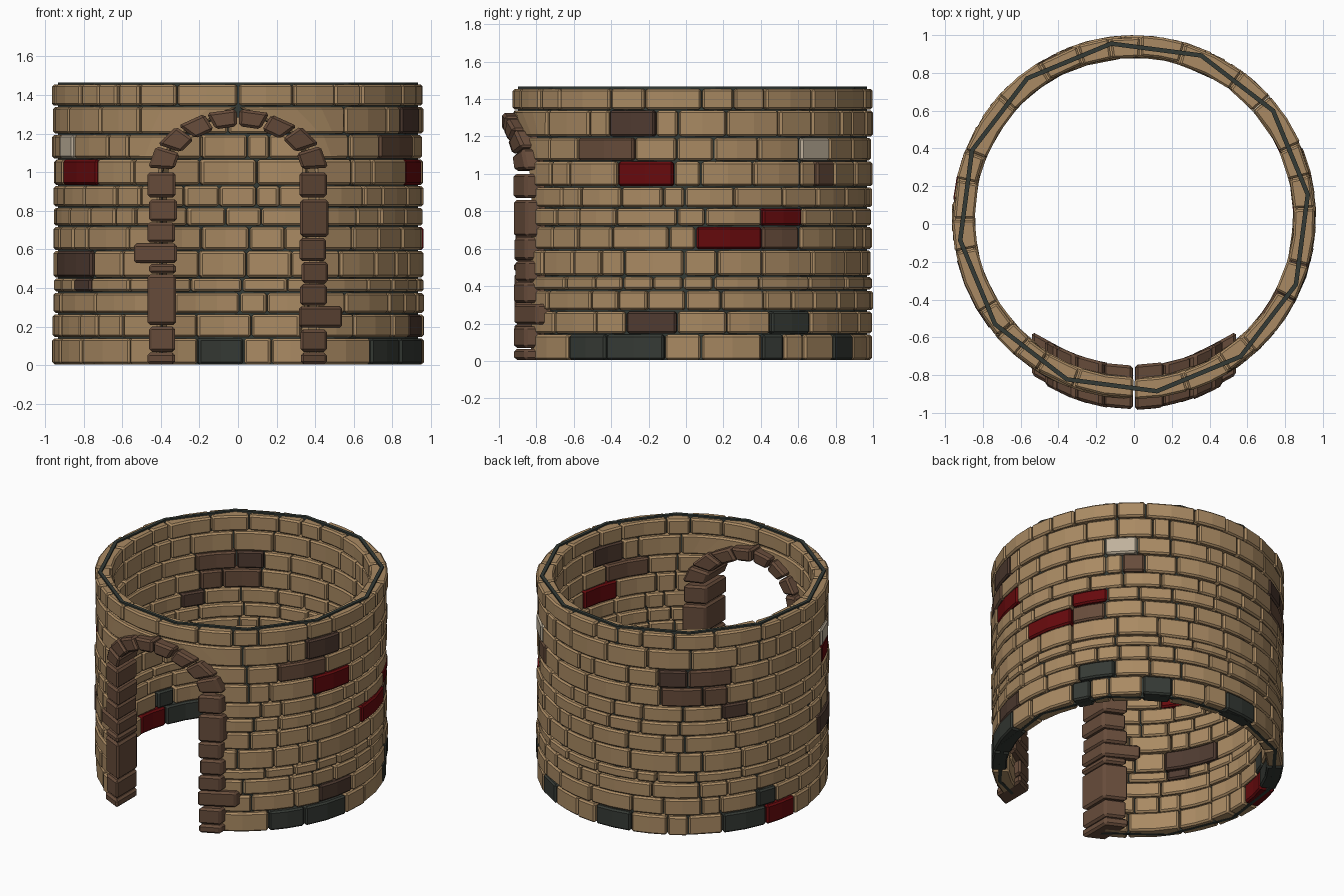
import bpy, bmesh, math, random

random.seed(7)
if "Cube" in bpy.data.objects:
    bpy.data.objects.remove(bpy.data.objects["Cube"], do_unlink=True)

CY = 0.035                          # centre of the ring along y
SPRING, HALF, RISE = 0.985, 0.39, 0.30   # doorway spring height, half width, rise


def material(name, rgb):
    m = bpy.data.materials.new(name)
    m.use_nodes = True
    m.diffuse_color = (*rgb, 1)
    m.node_tree.nodes["Principled BSDF"].inputs["Base Color"].default_value = (*rgb, 1)
    return m


TAN, DARK, MID, RED, SLATE, PALE = range(6)
brick_mats = [
    material("tan brick", (0.40, 0.255, 0.125)),
    material("dark brown brick", (0.078, 0.043, 0.030)),
    material("brown brick", (0.135, 0.072, 0.043)),
    material("red brick", (0.135, 0.003, 0.004)),
    material("slate brick", (0.036, 0.042, 0.035)),
    material("pale brick", (0.52, 0.44, 0.33)),
]
arch_mat = material("arch stone brown", (0.135, 0.072, 0.043))
mortar_mat = material("mortar", (0.033, 0.042, 0.036))


def loft(bm, rings, mat=0):
    """Closed solid through a list of four-point rings."""
    vs = [[bm.verts.new(p) for p in ring] for ring in rings]
    faces = [bm.faces.new(vs[0]), bm.faces.new(vs[-1][::-1])]
    for a, b in zip(vs, vs[1:]):
        for i in range(4):
            j = (i + 1) % 4
            faces.append(bm.faces.new((a[i], b[i], b[j], a[j])))
    for f in faces:
        f.material_index = mat


def finish(bm, name, mats, bevel=0):
    bmesh.ops.recalc_face_normals(bm, faces=bm.faces)
    me = bpy.data.meshes.new(name)
    bm.to_mesh(me)
    bm.free()
    for m in mats:
        me.materials.append(m)
    ob = bpy.data.objects.new(name, me)
    bpy.context.collection.objects.link(ob)
    if bevel:
        mod = ob.modifiers.new("chamfer", 'BEVEL')
        mod.width = bevel
        mod.segments = 1
        mod.limit_method = 'ANGLE'
        mod.angle_limit = math.radians(35)
    return ob


def polar(r, deg, z):
    a = math.radians(deg)
    return (r * math.cos(a), CY + r * math.sin(a), z)


def door_gap(z):
    """Half angle of the doorway at a height."""
    k = max(0, (z - SPRING) / RISE)
    x = HALF * math.sqrt(max(0, 1 - k * k))
    return math.degrees(math.asin(x / 0.92))


def brick(bm, low, high, z0, z1, mat):
    """Curved brick; low and high are its angle spans at bottom and top."""
    r0 = random.uniform(0.843, 0.858)
    r1 = random.uniform(0.953, 0.966)
    n = max(1, round((high[1] - high[0]) / 9))
    rings = []
    for i in range(n + 1):
        a = low[0] + (low[1] - low[0]) * i / n
        b = high[0] + (high[1] - high[0]) * i / n
        rings.append([polar(r0, a, z0), polar(r1, a, z0), polar(r1, b, z1), polar(r0, b, z1)])
    loft(bm, rings, mat)


# Course heights, and coloured bricks per course: start angle, end angle, colour
levels = [0.005, 0.147, 0.271, 0.382, 0.456, 0.598, 0.723,
          0.823, 0.935, 1.072, 1.2, 1.345, 1.462]
accents = {
    0: [(-44, -29, SLATE), (-29, -9, SLATE), (23, 31, SLATE), (52, 64, SLATE),
        (88, 104, SLATE), (141, 160, SLATE), (160, 175, RED)],
    1: [(-22, -5, DARK), (26, 41, SLATE), (156, 165, SLATE)],
    3: [(207, 217, DARK)],
    4: [(193, 218, DARK)],
    5: [(1, 23, RED), (23, 37, MID)],
    6: [(23, 38, RED)],
    7: [(141, 152, DARK)],
    8: [(-25, -6, RED), (44, 53, MID), (116, 133, MID), (133, 143, MID), (198, 220, RED)],
    9: [(-40, -19, MID), (37, 50, PALE), (115, 127, DARK), (127, 145, MID), (196, 207, PALE)],
    10: [(-28, -12, DARK)],
}


def fill(a, b):
    """Plain bricks of uneven length between two angles."""
    if b - a < 1:
        return []
    n = max(1, round((b - a) / 14))
    sizes = [random.uniform(0.5, 1.4) for _ in range(n)]
    out = []
    for s in sizes:
        e = a + (b - a) * s / sum(sizes) if not out else out[-1][1] + (b - a) * s / sum(sizes)
        out.append((out[-1][1] if out else a, e, TAN))
    return out


# Brick courses
for row, (z0, z1) in enumerate(zip(levels, levels[1:])):
    z1 -= 0.007
    g0, g1 = door_gap(z0), door_gap(z1)
    spans, cursor = [], -90 + g0
    for a, b, c in accents.get(row, []):
        spans += fill(cursor, a) + [(a, b, c)]
        cursor = b
    spans += fill(cursor, 270 - g0)
    bm = bmesh.new()
    for i, (a, b, c) in enumerate(spans):
        low = (a + 0.25, b - 0.25)
        high = (low[0] - (g0 - g1 if i == 0 else 0),
                low[1] + (g0 - g1 if i == len(spans) - 1 else 0))
        brick(bm, low, high, z0, z1, c)
    finish(bm, f"brick_course_{row + 1}", brick_mats, 0.011)


# Thin twelve-sided mortar core
bm = bmesh.new()
rings = []
for k in range(12):
    a = 7.5 + 30 * k
    rings.append([bm.verts.new(polar(r, a, z))
                  for r, z in ((0.916, 0.004), (0.94, 0.004), (0.94, 1.466), (0.916, 1.466))])
for k in range(12):
    p, q = rings[k], rings[(k + 1) % 12]
    for i in range(4):
        j = (i + 1) % 4
        bm.faces.new((p[i], q[i], q[j], p[j]))
mortar = finish(bm, "mortar_core", [mortar_mat])

# Doorway cut through the mortar
bm = bmesh.new()
outline = [(HALF, -0.2)] + [(HALF * math.cos(math.pi * i / 16), SPRING + RISE * math.sin(math.pi * i / 16))
                            for i in range(17)] + [(-HALF, -0.2)]
face = bm.faces.new([bm.verts.new((x, -1.3, z)) for x, z in outline])
ext = bmesh.ops.extrude_face_region(bm, geom=[face])
for v in ext["geom"]:
    if isinstance(v, bmesh.types.BMVert):
        v.co.y = -0.2
cutter = finish(bm, "doorway_cutter", [])
cutter.hide_render = True
cut = mortar.modifiers.new("doorway", 'BOOLEAN')
cut.operation = 'DIFFERENCE'
cut.solver = 'EXACT'
cut.object = cutter
bpy.context.view_layer.objects.active = mortar
bpy.ops.object.modifier_apply(modifier="doorway")
bpy.data.objects.remove(cutter, do_unlink=True)


def on_wall(x, z, d):
    """Point offset in depth from the curved wall face."""
    return (x, CY - math.sqrt(0.81 - x * x) + d, z)


def stone(bm, quad):
    """Stone from four x,z corners, following the curve of the wall."""
    d = random.uniform(0.113, 0.122)
    loft(bm, [[on_wall(x, z, s * d) for x, z in quad] for s in (-1, 1)])


# Door jambs: bottom, top and outer edge of each stone
right = [(0.005, 0.065, 0.46), (0.07, 0.185, 0.46), (0.195, 0.305, 0.54), (0.31, 0.42, 0.46),
         (0.425, 0.535, 0.465), (0.54, 0.66, 0.455), (0.665, 0.86, 0.468), (0.87, 1.0, 0.46)]
left = [(0.005, 0.065, 0.47), (0.07, 0.2, 0.46), (0.21, 0.47, 0.47), (0.475, 0.525, 0.46),
        (0.53, 0.63, 0.54), (0.635, 0.74, 0.47), (0.745, 0.86, 0.46), (0.87, 1.0, 0.47)]
for name, side, stones in (("right_jamb", 1, right), ("left_jamb", -1, left)):
    bm = bmesh.new()
    for z0, z1, edge in stones:
        inner = random.uniform(0.315, 0.33)
        stone(bm, [(side * x, z) for x, z in ((inner, z0), (edge, z0), (edge, z1), (inner, z1))])
    finish(bm, name, [arch_mat], 0.014)

# Arch stones over the doorway
bm = bmesh.new()
step = 172 / 8
for i in range(8):
    t0, t1 = (math.radians(4 + step * k) for k in (i + 0.04, i + 0.96))
    k = random.uniform(0.98, 1.01)
    stone(bm, [(a * k * math.cos(t), SPRING + 0.01 + b * k * math.sin(t))
               for a, b, t in ((0.33, 0.245, t0), (0.465, 0.335, t0), (0.465, 0.335, t1), (0.33, 0.245, t1))])
finish(bm, "door_arch", [arch_mat], 0.014)
